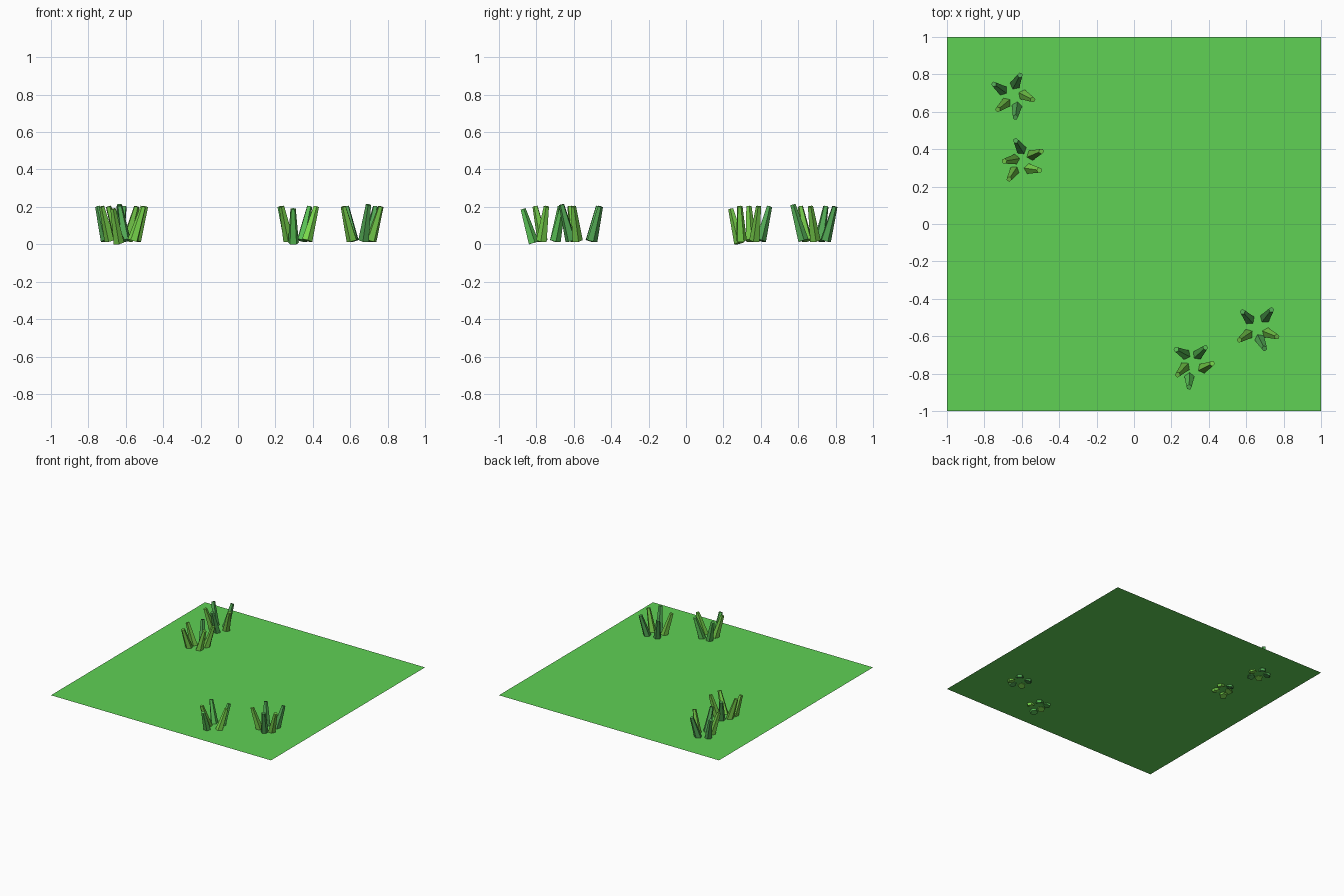
import bpy, bmesh, math
from mathutils import Vector

if "Cube" in bpy.data.objects:
    bpy.data.objects.remove(bpy.data.objects["Cube"])


def material(name, col):
    m = bpy.data.materials.new(name)
    m.diffuse_color = (*col, 1)
    m.use_nodes = True
    m.node_tree.nodes["Principled BSDF"].inputs["Base Color"].default_value = m.diffuse_color
    return m


GROUND = material("lawn green", (0.115, 0.64, 0.09))
OLIVE = material("olive green", (0.165, 0.56, 0.063))
DARK = material("leaf green", (0.085, 0.40, 0.09))
BRIGHT = material("bright yellow green", (0.20, 0.72, 0.075))
MID = material("fresh green", (0.10, 0.53, 0.09))
BLADE_MATS = [OLIVE, DARK, BRIGHT, MID]


def make_object(name, bm, mats):
    me = bpy.data.meshes.new(name)
    bm.to_mesh(me)
    bm.free()
    for m in mats:
        me.materials.append(m)
    ob = bpy.data.objects.new(name, me)
    bpy.context.collection.objects.link(ob)


# Flat lawn sheet; the blade roots poke slightly below it
bm = bmesh.new()
vs = [bm.verts.new((x, y, 0.032)) for x, y in ((-1, -1), (1, -1), (1, 1), (-1, 1))]
bm.faces.new(vs)
make_object("lawn", bm, [GROUND])

SIDES, R_BASE, R_TIP, LEAN = 5, 0.030, 0.015, 0.056


def add_blade(bm, x, y, deg, dz, mat):
    """Tapered five-sided blade leaning outward, ridge facing the tuft centre."""
    a = math.radians(deg)
    out = Vector((math.cos(a), math.sin(a), 0))
    tip = Vector((x, y, 0.202 + dz)) - out * 0.011
    base = tip - out * LEAN
    base.z = 0.020 + min(dz, 0)
    w = (tip - base).normalized()
    side = Vector((-out.y, out.x, 0))
    u = side.cross(w)
    rings = []
    for c, r in ((base, R_BASE), (tip, R_TIP)):
        ring = []
        for i in range(SIDES):
            t = math.pi + math.tau * i / SIDES
            ring.append(bm.verts.new(c + r * (u * math.cos(t) + side * math.sin(t))))
        rings.append(ring)
    lo, hi = rings
    faces = [bm.faces.new(lo), bm.faces.new(hi)]
    for i in range(SIDES):
        j = (i + 1) % SIDES
        faces.append(bm.faces.new((lo[i], lo[j], hi[j], hi[i])))
    for f in faces:
        f.material_index = mat


# Blades per tuft: outer tip x, y, lean heading, height offset, colour index
tufts = {
    "grass_tuft_back": [
        (-.604, .805, 62, 0, 1), (-.758, .754, 144, 0, 1), (-.736, .605, 220, 0, 0),
        (-.636, .560, 262, .01, 1), (-.532, .660, 333, 0, 0)],
    "grass_tuft_left": [
        (-.638, .455, 122, 0, 1), (-.485, .393, 22, 0, 0), (-.495, .286, 352, 0, 2),
        (-.674, .231, 237, -.013, 0), (-.704, .334, 190, 0, 0)],
    "grass_tuft_front": [
        (.216, -.666, 152, 0, 3), (.390, -.653, 43, 0, 3), (.428, -.741, 27, 0, 2),
        (.226, -.814, 227, 0, 0), (.294, -.883, 268, -.013, 3)],
    "grass_tuft_right": [
        (.573, -.461, 132, 0, 1), (.742, -.450, 52, 0, 1), (.555, -.627, 215, 0, 0),
        (.703, -.675, 297, .01, 1), (.774, -.607, 338, 0, 0)],
}
for name, blades in tufts.items():
    bm = bmesh.new()
    for b in blades:
        add_blade(bm, *b)
    bmesh.ops.recalc_face_normals(bm, faces=bm.faces)
    make_object(name, bm, BLADE_MATS)
